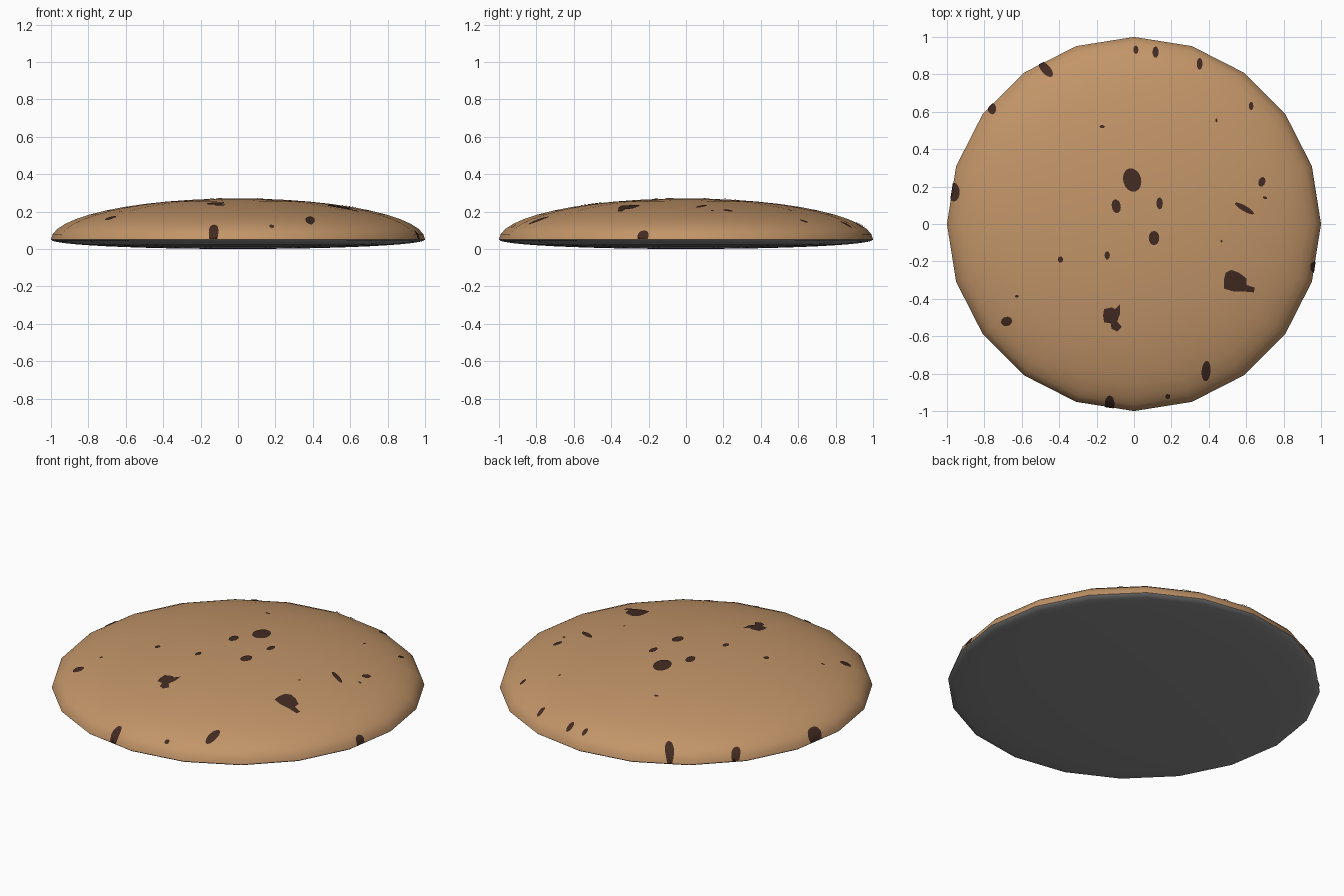
import bpy, bmesh, math
from mathutils import Vector
from mathutils.bvhtree import BVHTree

if "Cube" in bpy.data.objects:
    bpy.data.objects.remove(bpy.data.objects["Cube"])

SIDES, RINGS, RIM_Z = 20, 12, 0.05


def material(name, rgb):
    m = bpy.data.materials.new(name)
    m.diffuse_color = (*rgb, 1)
    m.use_nodes = True
    m.node_tree.nodes["Principled BSDF"].inputs["Base Color"].default_value = m.diffuse_color
    return m


tan = material("baked tan", (0.54, 0.30, 0.14))
brown = material("dark chocolate", (0.055, 0.024, 0.016))
grey = material("charcoal grey", (0.26, 0.26, 0.26))


def finish(bm, name, mat):
    me = bpy.data.meshes.new(name)
    bm.to_mesh(me)
    for p in me.polygons:
        p.use_smooth = True
    me.materials.append(mat)
    ob = bpy.data.objects.new(name, me)
    bpy.context.collection.objects.link(ob)
    return ob


def half_dome(height):
    """Squashed half sphere from the rim to a pole; height may be negative."""
    bm = bmesh.new()
    pole = bm.verts.new((0, 0, RIM_Z + height))
    prev = None
    for i in range(RINGS):
        t = math.pi / 2 * i / RINGS
        ring = []
        for k in range(SIDES):
            a = 2 * math.pi * k / SIDES
            ring.append(bm.verts.new((math.cos(t) * math.cos(a), math.cos(t) * math.sin(a),
                                      RIM_Z + height * math.sin(t))))
        for k in range(SIDES):
            n = (k + 1) % SIDES
            if prev:
                bm.faces.new((prev[k], prev[n], ring[n], ring[k]))
            if i == RINGS - 1:
                bm.faces.new((ring[k], ring[n], pole))
        prev = ring
    if height < 0:
        bmesh.ops.reverse_faces(bm, faces=bm.faces[:])
    bm.normal_update()
    return bm


# Biscuit body: domed top and shallow dark underside
top_bm = half_dome(0.22)
tree = BVHTree.FromBMesh(top_bm)
finish(top_bm, "cookie_top", tan)
finish(half_dome(-0.05), "cookie_base", grey)


def on_dome(x, y):
    """Drop a plan point on the dome, pulling it inside the rim if needed."""
    step = 2 * math.pi / SIDES
    a = math.atan2(y, x) % step - step / 2
    limit = 0.9995 * math.cos(step / 2) / math.cos(a)
    r = math.hypot(x, y)
    if r > limit:
        x, y = x * limit / r, y * limit / r
    loc, nor, _, _ = tree.ray_cast(Vector((x, y, 1)), Vector((0, 0, -1)))
    return loc + nor * 0.004


def ellipse(cx, cy, rx, ry, rot=0):
    c, s = math.cos(math.radians(rot)), math.sin(math.radians(rot))
    pts = []
    for k in range(16):
        a = 2 * math.pi * k / 16
        u, v = rx * math.cos(a), ry * math.sin(a)
        pts.append((cx + u * c - v * s, cy + u * s + v * c))
    return pts


def add_spot(bm, outline):
    """Thin plate that follows the dome, made of rings round its middle."""
    n = len(outline)
    cx = sum(p[0] for p in outline) / n
    cy = sum(p[1] for p in outline) / n
    mid = bm.verts.new(on_dome(cx, cy))
    prev = None
    for f in (0.17, 0.33, 0.5, 0.67, 0.83, 1.0):
        ring = [bm.verts.new(on_dome(cx + (x - cx) * f, cy + (y - cy) * f)) for x, y in outline]
        for k in range(n):
            m = (k + 1) % n
            if prev:
                bm.faces.new((prev[k], ring[k], ring[m], prev[m]))
            else:
                bm.faces.new((mid, ring[k], ring[m]))
        prev = ring


# Chocolate spots: centre x, y, radii, tilt
spots = [
    (0.01, 0.93, .013, .022), (0.115, 0.917, .016, .03), (0.35, 0.855, .015, .031),
    (-0.47, 0.825, .05, .024, -48), (-0.757, 0.615, .022, .03), (-0.96, 0.17, .03, .05),
    (-0.17, 0.52, .014, .008), (0.625, 0.63, .012, .022), (-0.01, 0.235, .048, .064, 15),
    (-0.095, 0.095, .024, .037, 10), (0.137, 0.11, .017, .032), (0.107, -0.075, .028, .038),
    (-0.143, -0.168, .014, .022), (-0.393, -0.19, .014, .017), (-0.625, -0.386, .01, .007),
    (-0.68, -0.52, .03, .025, 15), (0.385, -0.785, .024, .054, -5), (0.18, -0.92, .013, .013),
    (-0.13, -0.96, .026, .045), (0.683, 0.225, .018, .026, -20), (0.70, 0.14, .012, .007, -20),
    (0.59, 0.083, .058, .015, -30), (0.96, -0.23, .02, .03), (0.44, 0.553, .005, .01),
    (0.467, -0.092, .005, .007),
]
# Two large irregular blobs
blobs = [
    [(.48, -.30), (.49, -.26), (.52, -.245), (.56, -.26), (.60, -.29), (.60, -.325), (.645, -.34),
     (.64, -.365), (.58, -.36), (.53, -.36), (.48, -.345)][::-1],
    [(-.165, -.49), (-.16, -.455), (-.12, -.445), (-.10, -.455), (-.075, -.43), (-.075, -.48),
     (-.09, -.52), (-.065, -.55), (-.09, -.575), (-.12, -.56), (-.125, -.53), (-.16, -.525)][::-1],
]
spot_bm = bmesh.new()
for o in [ellipse(*s) for s in spots] + blobs:
    add_spot(spot_bm, o)
finish(spot_bm, "chocolate_spots", brown)
